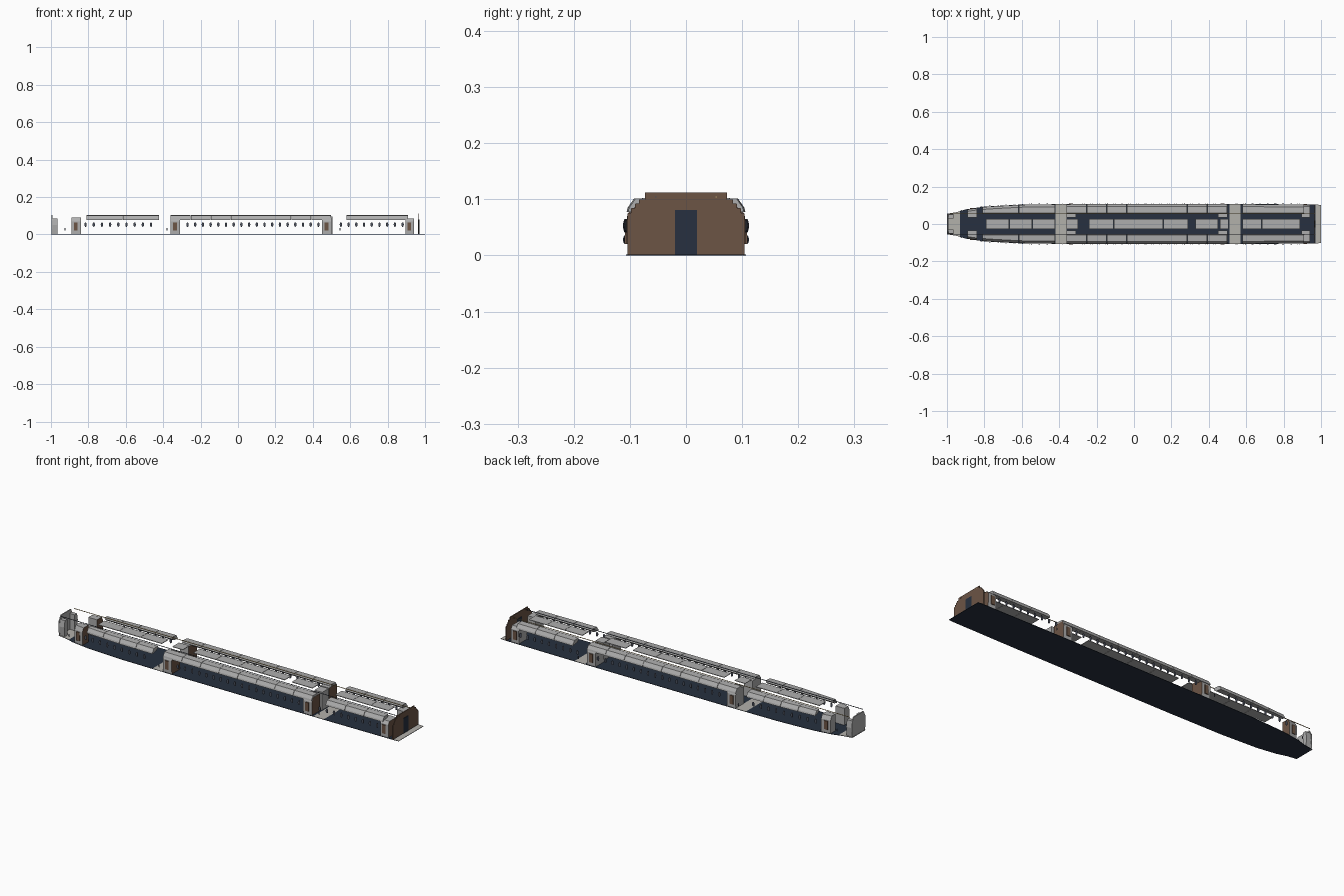
import bpy, bmesh, math
from mathutils import Vector

cube = bpy.data.objects.get("Cube")
if cube:
    bpy.data.objects.remove(cube, do_unlink=True)


def material(name, rgb):
    m = bpy.data.materials.new(name)
    m.use_nodes = True
    m.diffuse_color = (*rgb, 1)
    m.node_tree.nodes["Principled BSDF"].inputs["Base Color"].default_value = (*rgb, 1)
    return m


GREY = material("panel grey", (0.42, 0.42, 0.42))
NAVY = material("carpet navy", (0.02, 0.03, 0.05))
BROWN = material("bulkhead brown", (0.15, 0.09, 0.06))
SLATE = material("window slate", (0.07, 0.08, 0.11))
STONE = material("entry floor grey", (0.45, 0.44, 0.41))
AMBER = material("rail amber", (0.45, 0.33, 0.14))

# Cabin half width at stations along its length
STATIONS = [(-1, .055), (-.95, .063), (-.9, .078), (-.8, .093), (-.6, .104),
            (-.3, .107), (.6, .107), (.97, .104), (1, .102)]


def half_width(x):
    for (x0, w0), (x1, w1) in zip(STATIONS, STATIONS[1:]):
        if x <= x1:
            return w0 + (w1 - w0) * (x - x0) / (x1 - x0)
    return STATIONS[-1][1]


def finish(name, bm, *mats):
    bmesh.ops.recalc_face_normals(bm, faces=bm.faces[:])
    mesh = bpy.data.meshes.new(name)
    bm.to_mesh(mesh)
    bm.free()
    for m in mats:
        mesh.materials.append(m)
    obj = bpy.data.objects.new(name, mesh)
    bpy.context.collection.objects.link(obj)
    return obj


def loft(bm, xs, section):
    """Skin closed (y, z) sections placed along x."""
    rings = [[bm.verts.new((x, y, z)) for y, z in section(x)] for x in xs]
    n = len(rings[0])
    for a, b in zip(rings, rings[1:]):
        for i in range(n):
            j = (i + 1) % n
            bm.faces.new((a[i], a[j], b[j], b[i]))
    bm.faces.new(rings[0])
    bm.faces.new(rings[-1])


def box(bm, x0, x1, y0, y1, z0, z1):
    loft(bm, (x0, x1), lambda x: [(y0, z0), (y1, z0), (y1, z1), (y0, z1)])


def mirrored(half):
    """Complete a half outline across y = 0."""
    return half + [(-y, z) for y, z in reversed(half)]


# Floor: dark carpet, paler at the entries and both ends
entries = [(-1, -.93), (-.42, -.36), (.51, .57), (.97, 1)]
cuts = sorted({x for x, w in STATIONS} | {x for e in entries for x in e})
bm = bmesh.new()
loft(bm, cuts, lambda x: mirrored([(half_width(x), 0), (half_width(x), .002)]))
bm.normal_update()
for f in bm.faces:
    c = f.calc_center_median()
    if c.z > .0015 and any(a < c.x < b for a, b in entries):
        f.material_index = 1
finish("floor", bm, NAVY, STONE)

# Overhead bins in three bays, split into modules by fine seams
for bay, (start, end, count) in {"forward": (-.81, -.42, 4), "middle": (-.36, .50, 8),
                                 "aft": (.58, .91, 3)}.items():
    for side, word in ((1, "left"), (-1, "right")):
        bm = bmesh.new()
        step = (end - start) / count
        for i in range(count):
            a = start + i * step
            loft(bm, (a, a + step / 2, a + step - .0015), lambda x: [
                (side * y, z) for y, z in (
                    (half_width(x) - .001, .077), (half_width(x) - .003, .085),
                    (half_width(x) - .014, .101), (.06, .103), (.056, .094), (.07, .082))])
        finish(f"{bay}_{word}_overhead_bins", bm, GREY)

# Central ceiling panels
bm = bmesh.new()
for start, end, count in ((-.79, -.42, 3), (-.24, .29, 4), (.33, .45, 1), (.58, .89, 3)):
    step = (end - start) / count
    for i in range(count):
        a = start + i * step
        box(bm, a, a + step - .0015, -.027, .027, .1, .103)
box(bm, -.36, -.30, -.027, .027, .1, .103)
finish("ceiling_panels", bm, GREY)

# Full length ceiling rails
for y, word, mat in ((.054, "left", AMBER), (-.054, "right", SLATE)):
    bm = bmesh.new()
    box(bm, -.985, .97, y - .0015, y + .0015, .103, .105)
    finish(f"{word}_ceiling_rail", bm, mat)

# Cabinets beside the entries, with brown faces looking aft
for label, x0, x1, top in (("nose", -.89, -.84, .09), ("forward", -.36, -.31, .092),
                           ("middle", .45, .50, .092), ("tail", .895, .94, .085)):
    for side, word in ((1, "left"), (-1, "right")):
        bm = bmesh.new()
        loft(bm, (x0, x1), lambda x: [(side * y, z) for y, z in (
            (.036, .002), (half_width(x) - .003, .002), (half_width(x) - .002, .07),
            (half_width(x) - .012, top), (.036, top))])
        bm.normal_update()
        for f in bm.faces:
            if f.calc_center_median().x > x1 - .001:
                f.material_index = 1
        finish(f"{label}_{word}_cabinet", bm, GREY, BROWN)
        # Folding seat on the outer side
        bm = bmesh.new()
        xm = (x0 + x1) / 2
        w = half_width(xm) * side
        box(bm, xm - .012, xm + .008, w - .002 * side, w + .002 * side, .02, .065)
        finish(f"{label}_{word}_folding_seat", bm, BROWN)

# Central galley block by the aft entry
bm = bmesh.new()
box(bm, .46, .505, -.026, .026, .002, .095)
finish("galley_block", bm, GREY)

# Aft bulkhead with stepped shoulders and a dark door
half = [(.104, 0), (.104, .075), (.098, .076), (.098, .084), (.091, .085), (.091, .092),
        (.084, .093), (.084, .1), (.073, .1), (.073, .112)]
bm = bmesh.new()
loft(bm, (.964, .969), lambda x: mirrored(half))
finish("aft_bulkhead", bm, BROWN)
bm = bmesh.new()
box(bm, .962, .971, -.02, .02, .001, .081)
finish("aft_door", bm, NAVY)

# Nose partition: end wall and short side returns
bm = bmesh.new()
loft(bm, (-.998, -.993), lambda x: mirrored(
    [(.052, 0), (.056, .03), (.056, .075), (.04, .103)]))
for side in (1, -1):
    loft(bm, (-.993, -.965), lambda x: [(side * y, z) for y, z in (
        (.03, .002), (.052, .002), (.056, .05), (.05, .085), (.03, .085))])
finish("nose_partition", bm, GREY)


# Oval windows standing just outside the cabin edge
def oval(bm, x, side, z, rx, rz):
    y = (half_width(x) + .004) * side
    ring = []
    for i in range(10):
        t = math.tau * i / 10
        dz = rz * math.sin(t)
        bulge = -.003 * (dz / rz) ** 2
        ring.append(bm.verts.new((x + rx * math.cos(t), y + side * bulge, z + dz)))
    face = bm.faces.new(ring)
    res = bmesh.ops.extrude_face_region(bm, geom=[face])
    moved = [v for v in res["geom"] if isinstance(v, bmesh.types.BMVert)]
    bmesh.ops.translate(bm, verts=moved, vec=Vector((0, side * .0015, 0)))


for side, word in ((1, "left"), (-1, "right")):
    bm = bmesh.new()
    for start, end, count in ((-.815, -.465, 9), (-.27, .43, 18), (.55, .88, 9)):
        for i in range(count):
            oval(bm, start + (end - start) * i / (count - 1), side, .053, .0065, .0125)
    # Small entry door windows
    for x in (-.925, -.38, .545):
        oval(bm, x, side, .028, .003, .008)
    finish(f"{word}_windows", bm, SLATE)
